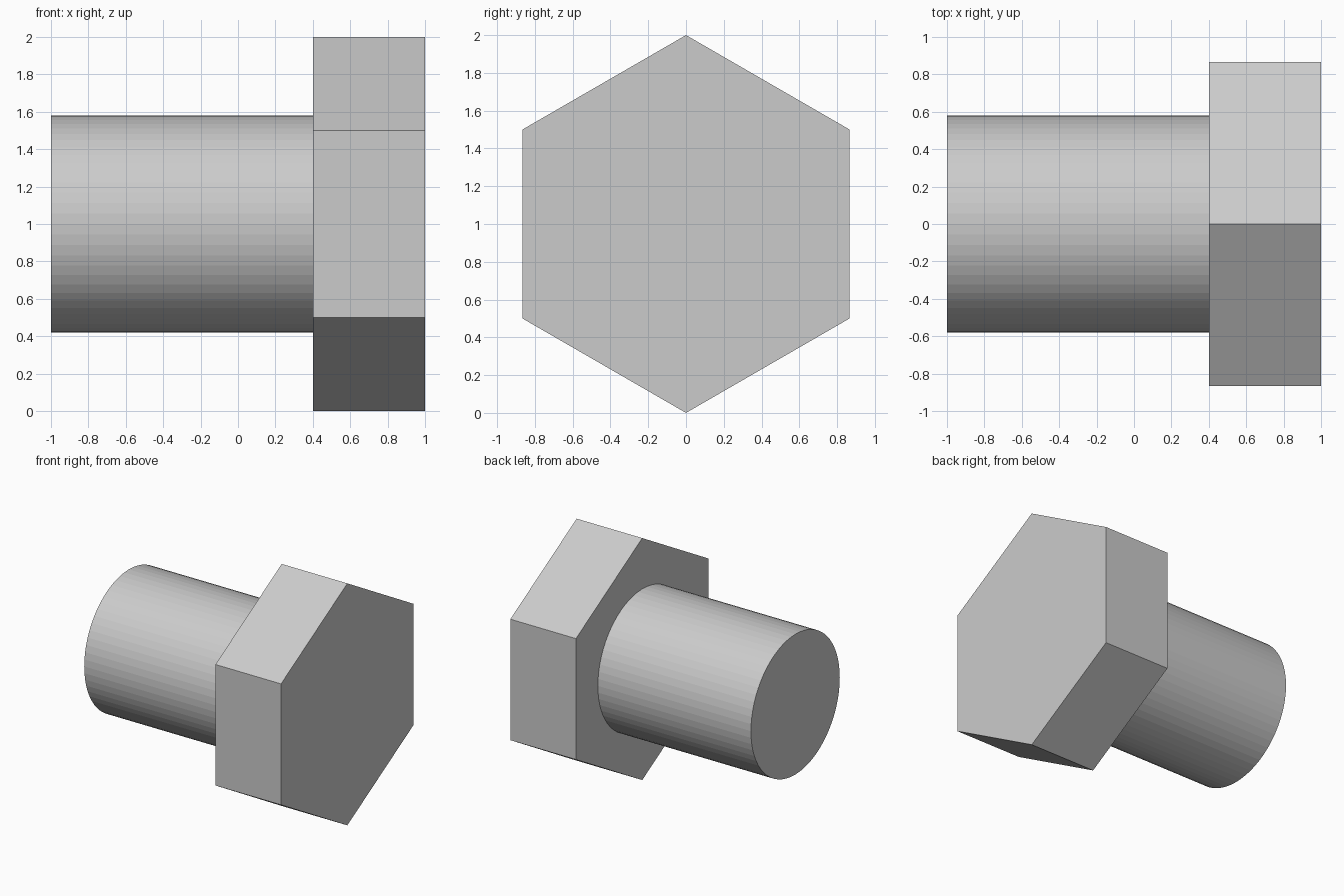
import bpy
import bmesh
import math

if "Cube" in bpy.data.objects:
    bpy.data.objects.remove(bpy.data.objects["Cube"])

AXIS_Z = 1.0  # height of the bolt's axis


def prism_along_x(name, sides, radius, x0, x1):
    """Regular prism lying along x, with one corner pointing straight up."""
    bm = bmesh.new()
    ring = []
    for i in range(sides):
        a = math.tau * i / sides
        ring.append(bm.verts.new((x0, radius * math.sin(a), AXIS_Z + radius * math.cos(a))))
    base = bm.faces.new(ring)
    ext = bmesh.ops.extrude_face_region(bm, geom=[base], use_keep_orig=True)
    top = [v for v in ext["geom"] if isinstance(v, bmesh.types.BMVert)]
    bmesh.ops.translate(bm, verts=top, vec=(x1 - x0, 0, 0))
    bmesh.ops.recalc_face_normals(bm, faces=bm.faces)
    mesh = bpy.data.meshes.new(name)
    bm.to_mesh(mesh)
    bm.free()
    obj = bpy.data.objects.new(name, mesh)
    bpy.context.collection.objects.link(obj)
    return obj


# Hexagonal head
prism_along_x("bolt_head", 6, 1.0, 0.4, 1.0)

# Round shank, sunk a little into the head
prism_along_x("bolt_shank", 64, 0.58, -1.0, 0.45)
